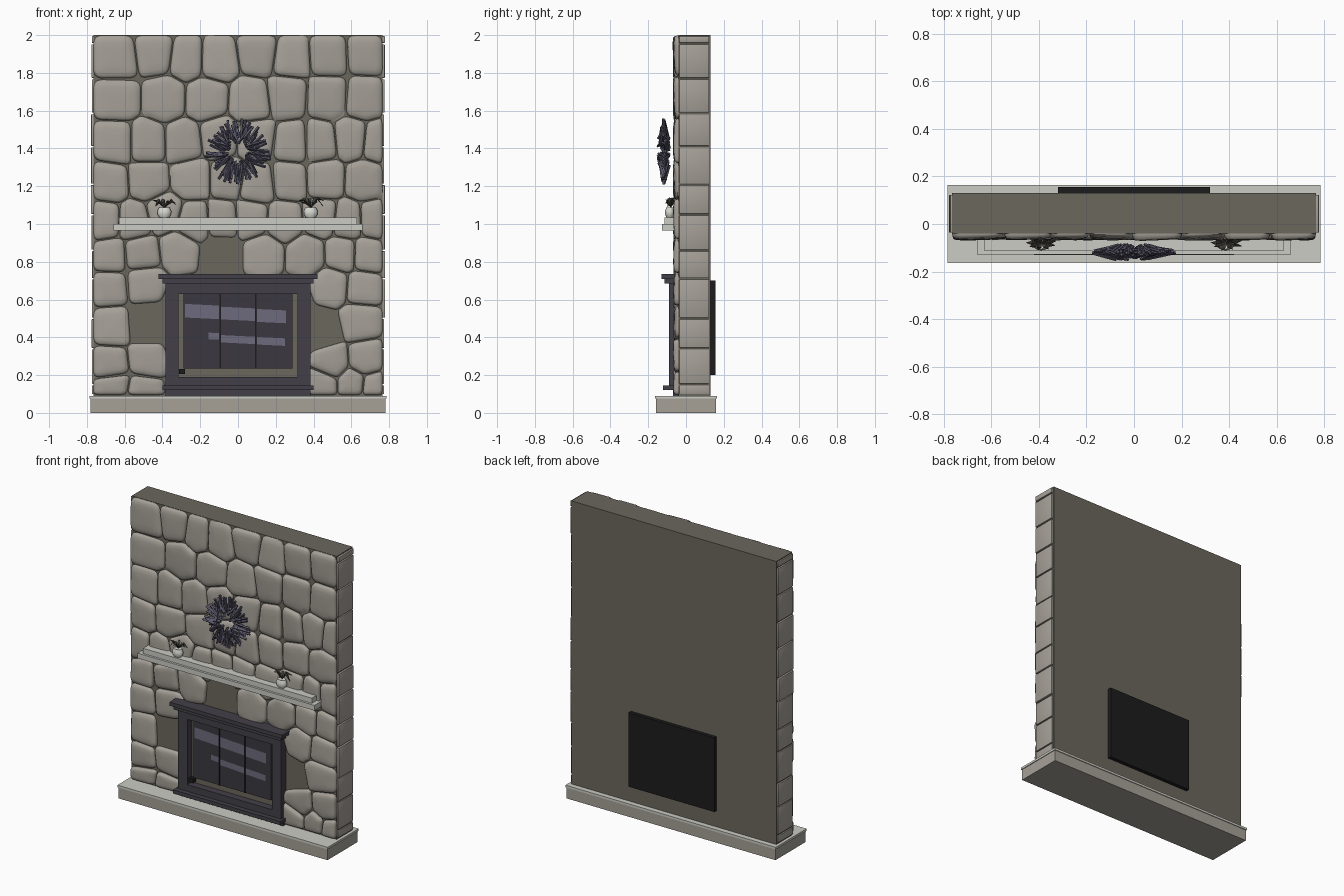
import bpy, bmesh, math, random
from mathutils import Vector, Matrix

if "Cube" in bpy.data.objects:
    bpy.data.objects.remove(bpy.data.objects["Cube"])
random.seed(4)

def mat(name, rgb):
    m = bpy.data.materials.new(name)
    m.diffuse_color = [((c + .055) / 1.055) ** 2.4 if c > .04 else c / 12.92 for c in rgb] + [1]
    m.use_nodes = True
    m.node_tree.nodes["Principled BSDF"].inputs["Base Color"].default_value = m.diffuse_color
    return m

STONE = mat("stone grey", (.65, .63, .595))
CORE = mat("mortar brown", (.42, .405, .365))
SLAB = mat("pale slab", (.80, .80, .77))
IRON = mat("dark iron", (.26, .25, .28))
GLASS = mat("smoked glass", (.23, .22, .25))
GLINT = mat("glass glint", (.43, .42, .49))
BLACK = mat("black", (.11, .11, .11))
TWIG = mat("wreath twig", (.36, .35, .42))
LEAF = mat("dark leaf", (.28, .27, .24))
POT = mat("white pot", (.86, .86, .83))

def finish(name, bm, m, smooth=None):
    bmesh.ops.recalc_face_normals(bm, faces=bm.faces)
    me = bpy.data.meshes.new(name)
    bm.to_mesh(me)
    bm.free()
    ob = bpy.data.objects.new(name, me)
    bpy.context.collection.objects.link(ob)
    me.materials.append(m)
    if smooth:
        bpy.ops.object.select_all(action='DESELECT')
        ob.select_set(True)
        bpy.context.view_layer.objects.active = ob
        bpy.ops.object.shade_smooth_by_angle(angle=math.radians(smooth))
    return ob

def add_box(bm, x0, x1, y0, y1, z0, z1):
    mx = Matrix.Translation(((x0 + x1) / 2, (y0 + y1) / 2, (z0 + z1) / 2)) @ \
        Matrix.Diagonal((x1 - x0, y1 - y0, z1 - z0, 1))
    bmesh.ops.create_cube(bm, size=1, matrix=mx)

def boxes(name, m, *dims, bevel=0):
    bm = bmesh.new()
    for d in dims:
        add_box(bm, *d)
    if bevel:
        bmesh.ops.bevel(bm, geom=bm.edges[:], offset=bevel, segments=2, affect='EDGES', profile=.5)
    return finish(name, bm, m, 40 if bevel else None)

# hearth, wall core and back plate
boxes("hearth_block", STONE, (-.78, .78, -.16, .16, 0, .075))
boxes("hearth_slab", SLAB, (-.785, .785, -.165, .165, .075, .09))
boxes("wall_core", CORE, (-.765, .765, -.04, .13, .09, 2))
boxes("back_plate", BLACK, (-.32, .32, .13, .155, .2, .70))

# side stones: one stack per end
cuts = [.095, .15, .34, .50, .71, .86, 1.05, 1.21, 1.41, 1.585, 1.77, 1.955, 1.998]
for side, name in ((-1, "side_stones_left"), (1, "side_stones_right")):
    dims = []
    for a, b in zip(cuts, cuts[1:]):
        out = .772 + random.random() * .007
        xs = sorted((side * .75, side * out))
        dims.append((*xs, -.036, .122, a + .004, b - .004))
    boxes(name, STONE, *dims, bevel=.003)

# front stones: cells grown around row centres (hundredths); holes are left bare
rows = {189: (-65, -44, -27, -11, 10, 28, 47, 67),
        167: (-64, -39, -16, 6, 27, 48, 67),
        144: (-66, -48, -29, -10, 10, 28, 44, 60, 74),
        122: (-67, -47, -25, -6, 11, 26, 46, 67),
        103: (-70, -55, -39, -23, -7, 6, 25, 43, 59, 73),
        84: (-68, -50, -31, 14, 36, 54, 69),
        67: (-67, -49, 49, 67),
        47: (-66, 65),
        27: (-67, -49, 48, 67),
        13: (-67, -50, 45, 60, 72)}
holes = [(-.085, .84), (-.48, .47), (.44, .44)] + [(x, z) for x in (-.27, 0, .27) for z in (.59, .36, .13)]
seeds = [Vector((x / 100 + random.uniform(-.012, .012), z / 100 + random.uniform(-.022, .022)))
         for z, xs in rows.items() for x in xs]
everyone = seeds + [Vector(h) for h in holes]

def clip(poly, p, n):
    # keep the part of the polygon behind the line through p with normal n
    res = []
    for a, b in zip(poly, poly[1:] + poly[:1]):
        da, db = (a - p).dot(n), (b - p).dot(n)
        if da <= 0:
            res.append(a)
        if da * db < 0:
            res.append(a.lerp(b, da / (da - db)))
    return res

def round_corners(poly, t):
    res = []
    for a, b in zip(poly, poly[1:] + poly[:1]):
        res += [a.lerp(b, t), a.lerp(b, 1 - t)]
    return res

bm = bmesh.new()
for s in seeds:
    cell = [Vector(c) for c in ((-.765, .095), (.765, .095), (.765, 1.998), (-.765, 1.998))]
    for o in everyone:
        if o is not s:
            n = (o - s).normalized()
            cell = clip(cell, (s + o) / 2 - n * .003, n)
    # drop slivers before rounding
    cell = [p for i, p in enumerate(cell) if (p - cell[i - 1]).length > .015]
    # split long edges so that the outline bows a little
    cell = [q for a, b in zip(cell, cell[1:] + cell[:1]) for q in (a, a.lerp(b, .5))]
    cell = round_corners(round_corners(cell, .22), .25)
    c = sum(cell, Vector((0, 0))) / len(cell)
    tx, tz = random.uniform(-.05, .05), random.uniform(-.05, .05)
    rings = []
    for k, y in ((1, -.035), (1, -.045), (.965, -.054), (.90, -.060), (.7, -.064), (.4, -.066)):
        ring = []
        for p in cell:
            q = c + (p - c) * k
            tilt = ((q.x - c.x) * tx + (q.y - c.y) * tz) if y < -.05 else 0
            ring.append(bm.verts.new((q.x, y + tilt, q.y)))
        rings.append(ring)
    for r0, r1 in zip(rings, rings[1:]):
        for i in range(len(r0)):
            j = (i + 1) % len(r0)
            bm.faces.new((r0[i], r0[j], r1[j], r1[i]))
    bm.faces.new(rings[-1])
finish("front_stones", bm, STONE, 60)

# mantel shelf
boxes("mantel_lower", SLAB, (-.66, .66, -.128, -.035, .965, 1.0))
boxes("mantel_upper", SLAB, (-.63, .63, -.113, -.035, 1.0, 1.035))

# iron fire surround
boxes("surround_frame", IRON,
      (-.385, -.315, -.09, -.035, .145, .685), (.315, .385, -.09, -.035, .145, .685),
      (-.315, .315, -.09, -.035, .63, .685), (-.315, .315, -.09, -.035, .145, .19))
boxes("surround_crown", IRON, (-.40, .40, -.115, -.035, .685, .71), (-.42, .42, -.13, -.035, .71, .735))
boxes("surround_foot", IRON, (-.40, .40, -.122, -.035, .12, .145), (-.385, .385, -.07, -.035, .09, .12))

# glass doors with bars, glints and handle
boxes("glass_doors", GLASS, (-.288, .288, -.062, -.04, .235, .632))
boxes("door_bars", BLACK, *[(x - .004, x + .004, -.067, -.06, .235, .632) for x in (-.095, .095)])
boxes("door_handle", BLACK, (-.313, -.28, -.08, -.05, .205, .232))
bm = bmesh.new()
for x0, x1, z0, z1 in ((-.28, -.101, .505, .577), (-.089, .089, .495, .562), (.101, .255, .482, .55),
                       (-.155, -.101, .39, .425), (-.089, .089, .373, .412), (.101, .25, .362, .402)):
    d = .05 * (x1 - x0)
    bm.faces.new([bm.verts.new(v) for v in ((x0, -.064, z0), (x1, -.064, z0 - d),
                                            (x1, -.064, z1 - d), (x0, -.064, z1))])
finish("glass_glints", bm, GLINT)

# twig wreath: tapered sticks radiating around an open centre
bm = bmesh.new()
for i in range(120):
    a = math.tau * i / 120 + random.uniform(-.08, .08)
    r0 = random.uniform(.042, .08)
    r1 = random.uniform(.115, .178)
    room = .042
    y0 = -.118 + random.uniform(-1, 1) * room * .8
    y1 = -.118 + random.uniform(-1, 1) * room * (1 - r1 / .19)
    b = a + random.uniform(-.3, .3)
    p = Vector((math.cos(a) * r0, y0, 1.383 + math.sin(a) * r0))
    q = Vector((math.cos(b) * r1, y1, 1.383 + math.sin(b) * r1))
    rot = (q - p).to_track_quat('Z', 'Y').to_matrix().to_4x4()
    bmesh.ops.create_cone(bm, cap_ends=True, segments=4, radius1=.006, radius2=.008, depth=(q - p).length,
                          matrix=Matrix.Translation((p + q) / 2) @ rot)
finish("twig_wreath", bm, TWIG)

# potted plants on the mantel
profile = [(0, 1.035), (.026, 1.035), (.036, 1.05), (.037, 1.068), (.028, 1.088), (.022, 1.088), (0, 1.08)]
for cx, side in ((-.39, "left"), (.385, "right")):
    bm = bmesh.new()
    vs = [bm.verts.new((r, 0, z)) for r, z in profile]
    es = [bm.edges.new(e) for e in zip(vs, vs[1:])]
    bmesh.ops.spin(bm, geom=vs + es, cent=(0, 0, 0), axis=(0, 0, 1), angle=math.tau, steps=16)
    bmesh.ops.remove_doubles(bm, verts=bm.verts, dist=.0005)
    bmesh.ops.transform(bm, verts=bm.verts, matrix=Matrix.Translation((cx, -.085, 0)) @ Matrix.Diagonal((1, .7, 1, 1)))
    finish("pot_" + side, bm, POT, 40)
    bm = bmesh.new()
    for i in range(9):
        a = math.tau * i / 9 + .3
        d = Vector((math.cos(a), math.sin(a) * .45, 0))
        w = Vector((-math.sin(a), math.cos(a), 0)) * .010
        base = Vector((cx, -.08, 1.085))
        mid = base + d * .038 + Vector((0, 0, random.uniform(.025, .05)))
        tip = base + d * random.uniform(.062, .078) + Vector((0, 0, random.uniform(.0, .055)))
        up = Vector((0, 0, .006))
        v = [bm.verts.new(c) for c in (base, mid - w, mid + w, tip, mid + up, mid - up)]
        for f in ((0, 1, 4), (0, 4, 2), (3, 4, 1), (3, 2, 4), (0, 5, 1), (0, 2, 5), (3, 1, 5), (3, 5, 2)):
            bm.faces.new([v[k] for k in f])
    finish("plant_" + side, bm, LEAF)
